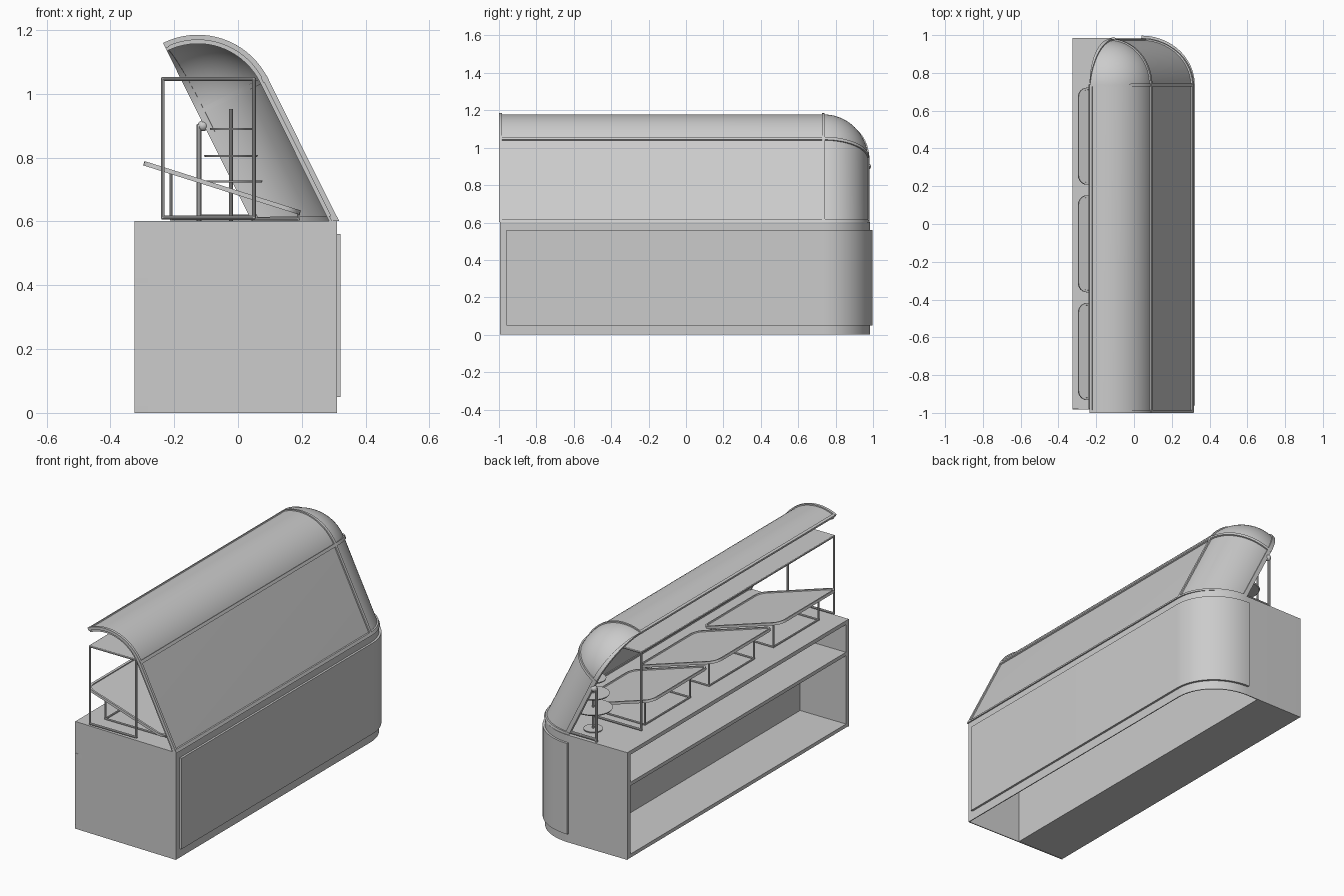
import bpy, bmesh, math
from mathutils import Vector, Matrix

if "Cube" in bpy.data.objects:
    bpy.data.objects.remove(bpy.data.objects["Cube"])

grey = bpy.data.materials.new("light_grey")
grey.diffuse_color = (0.6, 0.6, 0.6, 1)
grey.use_nodes = True
grey.node_tree.nodes["Principled BSDF"].inputs["Base Color"].default_value = grey.diffuse_color


def finish(name, bm):
    """Turn a bmesh into a shaded, coloured object."""
    bmesh.ops.remove_doubles(bm, verts=bm.verts, dist=1e-5)
    bmesh.ops.recalc_face_normals(bm, faces=bm.faces)
    me = bpy.data.meshes.new(name)
    bm.to_mesh(me)
    bm.free()
    for p in me.polygons:
        p.use_smooth = True
    me.set_sharp_from_angle(angle=math.radians(30))
    me.materials.append(grey)
    ob = bpy.data.objects.new(name, me)
    bpy.context.collection.objects.link(ob)
    return ob


def prism_bm(outline, z0, z1):
    bm = bmesh.new()
    f = bm.faces.new([bm.verts.new((x, y, z0)) for x, y in outline])
    r = bmesh.ops.extrude_face_region(bm, geom=[f], use_keep_orig=True)
    for v in r["geom"]:
        if isinstance(v, bmesh.types.BMVert):
            v.co.z = z1
    bmesh.ops.recalc_face_normals(bm, faces=bm.faces)
    return bm


def prism(name, outline, z0, z1):
    return finish(name, prism_bm(outline, z0, z1))


def box(name, x0, x1, y0, y1, z0, z1):
    return prism(name, [(x0, y0), (x1, y0), (x1, y1), (x0, y1)], z0, z1)


def tubes(name, segments, rad, sides=10):
    """Round rods between pairs of points, joined in one object."""
    bm = bmesh.new()
    for a, b in segments:
        a, b = Vector(a), Vector(b)
        d = b - a
        m = Matrix.Translation((a + b) / 2) @ d.to_track_quat('Z', 'Y').to_matrix().to_4x4()
        bmesh.ops.create_cone(bm, cap_ends=True, segments=sides, radius1=rad, radius2=rad,
                              depth=d.length + rad, matrix=m)
    return finish(name, bm)


# ---------------------------------------------------------------- counter base
YC = 0.735                                  # where the rounded corner starts


def corner(off, n=20):
    """Rounded plan corner, moved outward by off."""
    return [(0.04 + (0.27 + off) * math.cos(i * math.pi / 2 / n),
             YC + (0.25 + off) * math.sin(i * math.pi / 2 / n)) for i in range(n + 1)]


T = 0.005
outer = [(-0.325, -0.980), (0.31, -0.995)] + corner(0) + [(-0.325, 0.985)]
inner = [(-0.325, -0.980 + T), (0.31 - T, -0.995 + T)] + corner(-T) + [(-0.325, 0.985 - T)]
prism("counter_wall", outer + inner[::-1], 0, 0.59)
prism("counter_top", outer, 0.580, 0.602)

# open cabinet on the staff side
yi = 0.981
box("cabinet_back", -0.04, -0.028, -yi, yi, 0, 0.585)
box("cabinet_floor", -0.325, -0.03, -yi, yi, 0.002, 0.022)
box("cabinet_shelf", -0.325, -0.03, -yi, yi, 0.405, 0.425)
box("cabinet_side_front", -0.325, -0.03, -0.978, -0.955, 0.002, 0.585)
box("cabinet_side_rear", -0.325, -0.03, 0.957, 0.982, 0.002, 0.585)

# cladding panel wrapping the customer side and the corner
prism("front_panel", [(0.308, -0.96), (0.322, -0.96)] + corner(0.012) + corner(-0.002)[::-1],
      0.05, 0.56)

# ---------------------------------------------------------------- leaning hood
A = math.radians(26.5)
U = Vector((math.cos(A), 0, math.sin(A)))   # outward from the front pane
W = Vector((-math.sin(A), 0, math.cos(A)))  # up along the front pane
Yv = Vector((0, 1, 0))
SMAX = YC + 0.245                           # end of the corner sweep


def hood_point(s, v, r):
    """s runs along the counter and round the corner, v from base (-1) via seam (0) to top (1)."""
    c = Vector((-0.126, min(s, YC), 0.94))
    phi = max(0, (s - YC) / (SMAX - YC)) * math.pi / 2
    th = max(0, v) * math.pi / 2
    plan = math.cos(phi) * U + math.sin(phi) * Yv
    p = c + r * (math.cos(th) * plan + math.sin(th) * W)
    if v < 0:
        p += W * (-v * (0.602 - p.z) / W.z)
    return p


def steps(a, b, mid, n):
    """Split a..b at mid, with n steps per unit on the curved side only."""
    pts = [a]
    if a < mid < b:
        pts.append(mid)
    start = max(a, mid)
    if b > mid:
        k = max(1, math.ceil((b - start) * n))
        pts += [start + (b - start) * i / k for i in range(1, k + 1)]
    else:
        pts.append(b)
    return pts


def hood_patch(name, s0, s1, v0, v1, r_out, r_in):
    """Closed curved slab of the hood between the given limits."""
    ss = steps(s0, s1, YC, 75)
    vs = steps(v0, v1, 0, 18)
    bm = bmesh.new()
    g = [[[bm.verts.new(hood_point(s, v, r)) for v in vs] for s in ss] for r in (r_out, r_in)]
    n, m = len(ss) - 1, len(vs) - 1
    for k in g:
        for i in range(n):
            for j in range(m):
                bm.faces.new((k[i][j], k[i + 1][j], k[i + 1][j + 1], k[i][j + 1]))
    o, q = g
    for i in range(n):
        for j in (0, m):
            bm.faces.new((o[i][j], o[i + 1][j], q[i + 1][j], q[i][j]))
    for j in range(m):
        for i in (0, n):
            bm.faces.new((o[i][j], o[i][j + 1], q[i][j + 1], q[i][j]))
    return finish(name, bm)


hood_patch("hood_pane", -0.985, SMAX, -1, 1, 0.238, 0.229)
hood_patch("hood_end_trim", -1.0, -0.985, -1, 1, 0.245, 0.229)
hood_patch("hood_end_lining", -0.992, -0.975, -1, 1, 0.230, 0.217)
hood_patch("hood_corner_trim", YC - 0.007, YC + 0.006, -0.99, 0.99, 0.245, 0.225)
hood_patch("hood_far_trim", SMAX - 0.015, SMAX, -0.99, 0.97, 0.245, 0.225)
hood_patch("hood_seam_trim", -0.998, SMAX - 0.001, -0.015, 0.025, 0.246, 0.226)
hood_patch("hood_base_trim", -0.998, SMAX - 0.001, -1, -0.965, 0.246, 0.224)
hood_patch("hood_top_trim", -0.998, YC, 0.965, 1, 0.244, 0.226)

# post, foot rail and clamp holding the far end of the hood
tubes("hood_post", [((-0.122, 0.968, 0.6), (-0.122, 0.968, 0.90)),
                    ((-0.122, 0.968, 0.614), (0.035, 0.968, 0.614))], 0.008)
bm = bmesh.new()
bmesh.ops.create_uvsphere(bm, u_segments=16, v_segments=10, radius=0.017,
                          matrix=Matrix.Translation((-0.110, 0.972, 0.90)))
finish("hood_clamp", bm)

# ---------------------------------------------------------------- upper shelf frame
x0, x1, zb, zt = -0.236, 0.050, 0.612, 1.046
rods = []
for y in (-0.975, 0.735):
    rods += [((x0, y, zb), (x0, y, zt)), ((x1, y, zb), (x1, y, zt)),
             ((x0, y, zb), (x1, y, zb)), ((x0, y, zt), (x1, y, zt))]
rods += [((x, -0.975, zt), (x, 0.735, zt)) for x in (x0, x1)]
tubes("shelf_frame", rods, 0.006)
box("upper_shelf", x0, x1, -0.975, 0.735, 1.040, 1.0515)


# ---------------------------------------------------------------- sloping trays
def rounded_rect(hx, hy, r, n=6):
    pts = []
    for k, (sx, sy) in enumerate(((1, 1), (-1, 1), (-1, -1), (1, -1))):
        for i in range(n + 1):
            a = (k + i / n) * math.pi / 2
            pts.append((sx * (hx - r) + r * math.cos(a), sy * (hy - r) + r * math.sin(a)))
    return pts


tilt = math.atan2(0.155, 0.49)
for i, y in enumerate((0.465, -0.105, -0.675)):
    bm = prism_bm(rounded_rect(0.257, 0.257, 0.05), -0.007, 0.007)
    top = max(bm.faces, key=lambda f: f.calc_center_median().z)
    for width in (0.011, 0.001):            # raised rim, then its inner wall
        bmesh.ops.inset_region(bm, faces=[top], thickness=width, use_even_offset=True)
    for v in top.verts:
        v.co.z -= 0.006
    bm.transform(Matrix.Translation((-0.05, y, 0.705)) @ Matrix.Rotation(tilt, 4, 'Y'))
    finish("tray_%d" % (i + 1), bm)
    legs = []
    for sy in (y - 0.2, y + 0.2):
        legs += [((-0.21, sy, 0.608), (-0.21, sy, 0.748)), ((-0.21, sy, 0.608), (0.19, sy, 0.608)),
                 ((0.19, sy, 0.608), (0.19, sy, 0.625))]
    legs += [((x, y - 0.2, 0.608), (x, y + 0.2, 0.608)) for x in (-0.21, 0.19)]
    tubes("tray_stand_%d" % (i + 1), legs, 0.005, 8)

# ---------------------------------------------------------------- tiered plate stand
sx, sy = -0.022, 0.855
tubes("plate_stand_post", [((sx, sy, 0.605), (sx, sy, 0.95))], 0.006)
bm = bmesh.new()
for z, r in ((0.607, 0.05), (0.725, 0.1), (0.805, 0.085), (0.89, 0.067)):
    bmesh.ops.create_cone(bm, cap_ends=True, segments=32, radius1=r * 0.96, radius2=r, depth=0.007,
                          matrix=Matrix.Translation((sx, sy, z)))
finish("plate_stand_tiers", bm)
